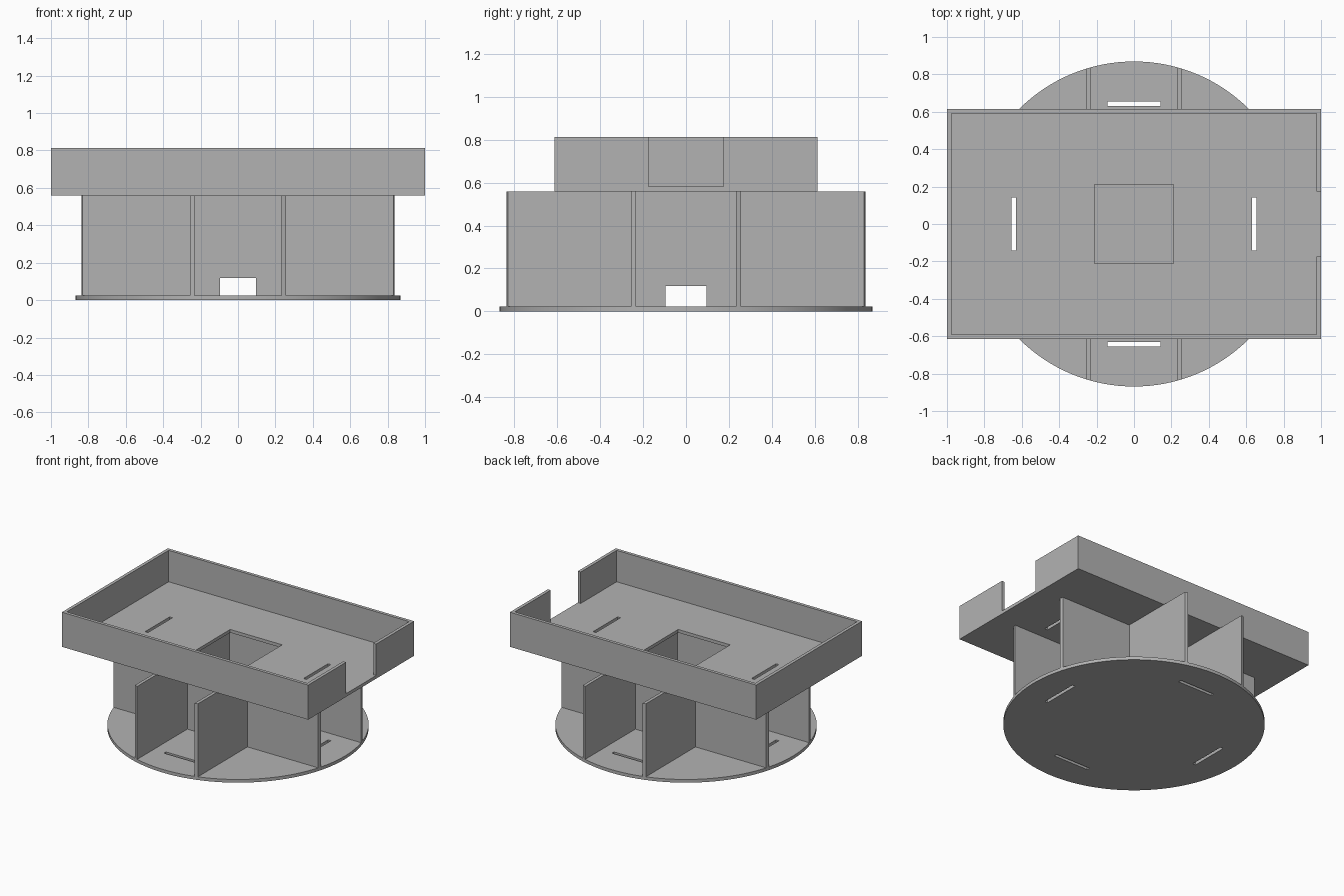
import bpy
import math

cube = bpy.data.objects.get("Cube")
if cube:
    bpy.data.objects.remove(cube, do_unlink=True)

# Main dimensions
T = 0.0235                      # sheet thickness
R = 0.869                       # base disc radius
HX, HY = 1.0, 0.614             # tray half sizes
DECK, TOP = 0.559, 0.813        # underside and rim of the tray
PANEL = 0.244                   # divider offset from the centre
SLOT = 0.643                    # slot offset from the centre

grey = bpy.data.materials.new("plain grey")
grey.use_nodes = True
colour = (0.45, 0.45, 0.45, 1)
grey.diffuse_color = colour
grey.node_tree.nodes["Principled BSDF"].inputs["Base Color"].default_value = colour


def box(name, x, y, z):
    """Box from (low, high) ranges along each axis."""
    bpy.ops.mesh.primitive_cube_add(size=1, location=[sum(r) / 2 for r in (x, y, z)])
    ob = bpy.context.object
    ob.name = name
    ob.scale = [r[1] - r[0] for r in (x, y, z)]
    bpy.ops.object.transform_apply(location=True, rotation=False, scale=True)
    ob.data.materials.append(grey)
    return ob


def disc(name, z):
    bpy.ops.mesh.primitive_cylinder_add(vertices=128, radius=R, depth=z[1] - z[0],
                                        location=(0, 0, sum(z) / 2))
    ob = bpy.context.object
    ob.name = name
    bpy.ops.object.transform_apply(location=True, rotation=False, scale=False)
    ob.data.materials.append(grey)
    return ob


def combine(ob, tool, operation):
    """Apply a boolean and discard the tool object."""
    mod = ob.modifiers.new("shape", "BOOLEAN")
    mod.operation, mod.object, mod.solver = operation, tool, "EXACT"
    bpy.ops.object.select_all(action="DESELECT")
    ob.select_set(True)
    bpy.context.view_layer.objects.active = ob
    bpy.ops.object.modifier_apply(modifier=mod.name)
    bpy.data.objects.remove(tool, do_unlink=True)


def span(half, centre=0):
    return (centre - half, centre + half)


def cut_slots(ob, z, along_x_too):
    """Narrow tab slots on opposite sides of a plate."""
    for s in (-1, 1):
        combine(ob, box("cutter", span(T / 2, s * SLOT), span(0.142), z), "DIFFERENCE")
        if along_x_too:
            combine(ob, box("cutter", span(0.142), span(T / 2, s * SLOT), z), "DIFFERENCE")


# Round base with four slots
base = disc("base_disc", (0, T))
cut_slots(base, (-0.1, 0.1), True)

# Crossing divider panels, trimmed to the round outline
height = (T, DECK)
dividers = box("divider_panels", span(1), span(T / 2, -PANEL), height)
combine(dividers, box("panel", span(1), span(T / 2, PANEL), height), "UNION")
for side in (-1, 1):
    combine(dividers, box("panel", span(T / 2, side * PANEL), span(1), height), "UNION")
combine(dividers, disc("outline", (-0.1, 1)), "INTERSECT")

# Small doorways through the four walls of the central shaft
combine(dividers, box("doorway", span(0.095), span(0.4), (0, 0.117)), "DIFFERENCE")
combine(dividers, box("doorway", span(0.4), span(0.095), (0, 0.117)), "DIFFERENCE")

# Open tray with a shaft opening, two slots and a notch in the left wall
tray = box("tray", span(HX), span(HY), (DECK, TOP))
floor_top = DECK + T
combine(tray, box("hollow", span(HX - T), span(HY - T), (floor_top, 1)), "DIFFERENCE")
combine(tray, box("opening", span(0.211), span(0.211), (0.5, 0.7)), "DIFFERENCE")
cut_slots(tray, (0.5, 0.7), True)
combine(tray, box("notch", (HX - 2 * T, HX + T), span(0.174), (floor_top, 1)), "DIFFERENCE")

# Smooth the round rims, keep the sheet edges crisp
for ob in (base, dividers, tray):
    bpy.ops.object.select_all(action="DESELECT")
    ob.select_set(True)
    bpy.context.view_layer.objects.active = ob
    bpy.ops.object.shade_smooth_by_angle(angle=math.radians(30))
